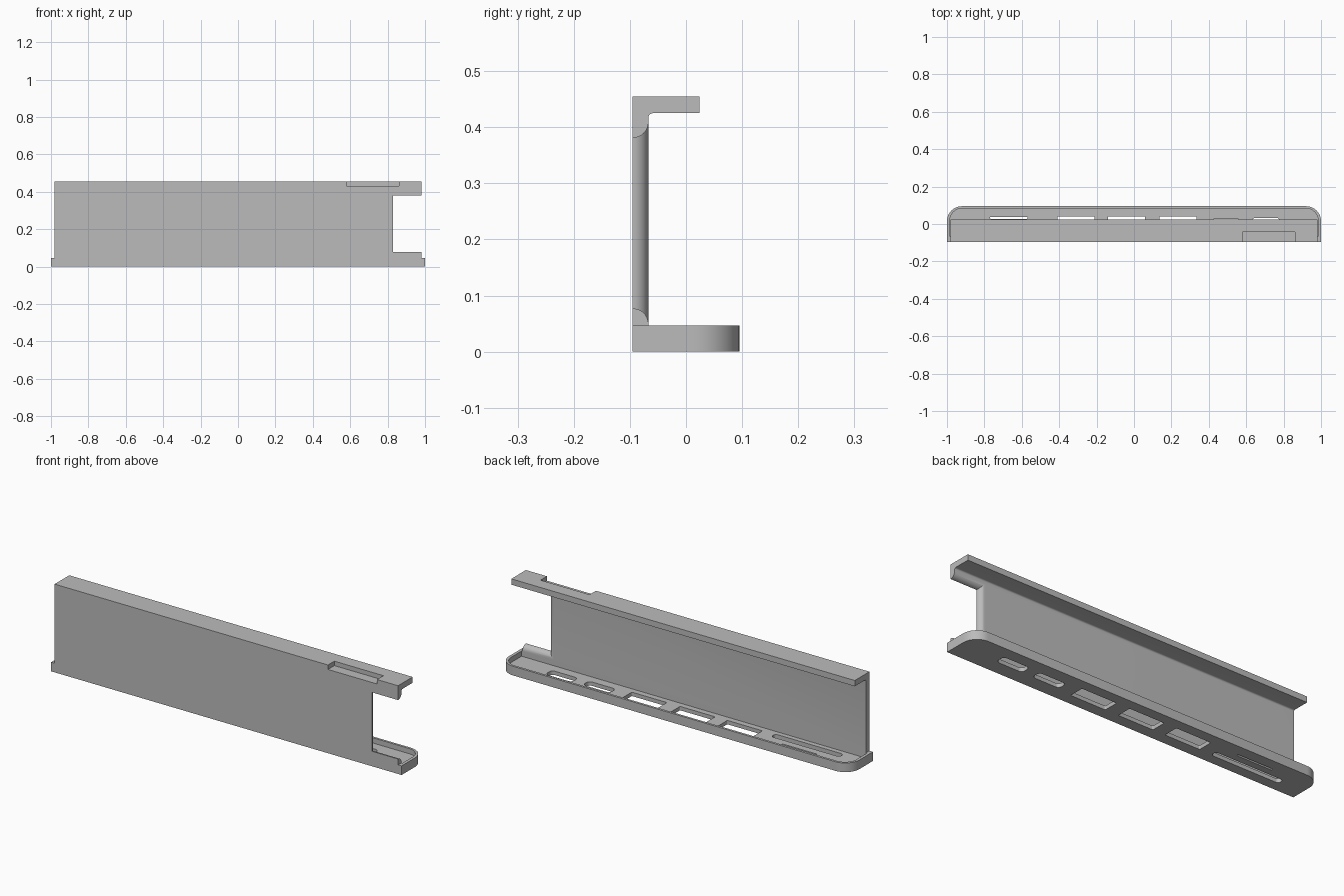
import bpy, bmesh, math
from mathutils import Vector

if "Cube" in bpy.data.objects:
    bpy.data.objects.remove(bpy.data.objects["Cube"], do_unlink=True)

FRONT, INNER, BACK = -0.095, -0.067, 0.095   # wall faces and tray back
RIM, TOP = 0.047, 0.455                      # tray rim and overall height
FLOOR = 0.02
EPS = 0.05                                   # cutter overshoot

grey = bpy.data.materials.new("light grey")
grey.use_nodes = True
colour = (0.5, 0.5, 0.5, 1)
grey.diffuse_color = colour
grey.node_tree.nodes["Principled BSDF"].inputs["Base Color"].default_value = colour


def loft(name, rings):
    """Solid from a stack of matching outlines, capped at both ends."""
    bm = bmesh.new()
    loops = [[bm.verts.new(p) for p in ring] for ring in rings]
    n = len(loops[0])
    for a, b in zip(loops, loops[1:]):
        for i in range(n):
            j = (i + 1) % n
            bm.faces.new((a[i], a[j], b[j], b[i]))
    bm.faces.new(loops[0][::-1])
    bm.faces.new(loops[-1])
    bmesh.ops.recalc_face_normals(bm, faces=bm.faces)
    mesh = bpy.data.meshes.new(name)
    bm.to_mesh(mesh)
    bm.free()
    mesh.materials.append(grey)
    obj = bpy.data.objects.new(name, mesh)
    bpy.context.collection.objects.link(obj)
    return obj


def prism(name, outline, z0, z1):
    return loft(name, [[(x, y, z) for x, y in outline] for z in (z0, z1)])


def rounded(x0, x1, y0, y1, r_front, r_back, steps=10):
    """Rectangle outline with separate front and back corner radii."""
    pts = []
    corners = [(x1, y0, -1, 1, r_front, 270), (x1, y1, -1, -1, r_back, 0),
               (x0, y1, 1, -1, r_back, 90), (x0, y0, 1, 1, r_front, 180)]
    for x, y, sx, sy, r, start in corners:
        if r == 0:
            pts.append((x, y))
            continue
        for k in range(steps + 1):
            a = math.radians(start + 90 * k / steps)
            pts.append((x + sx * r + r * math.cos(a), y + sy * r + r * math.sin(a)))
    return pts


def combine(target, other, operation):
    mod = target.modifiers.new(operation.lower(), "BOOLEAN")
    mod.operation, mod.solver, mod.object = operation, "EXACT", other
    bpy.context.view_layer.objects.active = target
    bpy.ops.object.modifier_apply(modifier=mod.name)
    bpy.data.objects.remove(other, do_unlink=True)


# Base tray with rounded back corners and a raised rim
body = prism("slotted_channel", rounded(-1, 1, FRONT, BACK, 0, 0.08), 0, RIM)
combine(body, prism("tray_recess", rounded(-0.985, 0.985, INNER, 0.083, 0, 0.065),
                    FLOOR, RIM + EPS), "DIFFERENCE")

# Upright wall with top lip, one section run along x
lip, under, fillet = 0.024, 0.425, 0.008
section = [(FRONT, 0.01), (INNER, 0.01)]
for k in range(6):
    a = math.radians(180 - 18 * k)
    section.append((INNER + fillet + fillet * math.cos(a),
                    under - fillet + fillet * math.sin(a)))
section += [(lip, under), (lip, TOP), (FRONT, TOP)]
wall = loft("wall", [[(x, y, z) for y, z in section] for x in (-0.98, 0.98)])

# End opening, with its inside edges rounded over
thick = INNER - FRONT
rings = []
for k in range(-1, 11):
    a = math.radians(9 * max(k, 0))
    y = FRONT + thick * math.sin(a) - (EPS if k < 0 else 0)
    e = thick * (1 - math.cos(a))
    rings.append([(0.83 - e, y, 0.077 - e), (1.1, y, 0.077 - e),
                  (1.1, y, 0.381 + e), (0.83 - e, y, 0.381 + e)])
rings.append([(x, INNER + 0.0005, z) for x, y, z in rings[-1]])
combine(wall, loft("end_opening", rings), "DIFFERENCE")

# Pocket in the top front edge
combine(wall, prism("top_pocket", rounded(0.58, 0.86, FRONT - EPS, -0.043, 0, 0),
                    0.432, TOP + EPS), "DIFFERENCE")
combine(body, wall, "UNION")

# Openings through the tray floor: x range, y range, corner radius
slots = [(-0.87, -0.48, -0.042, -0.008, 0.016), (-0.77, -0.57, 0.028, 0.038, 0.003),
         (0.415, 0.57, -0.022, 0.028, 0.02), (0.63, 0.78, -0.02, 0.033, 0.02)]
slots += [(x, x + 0.2, -0.037, 0.041, 0.005) for x in (-0.41, -0.14, 0.135)]
for x0, x1, y0, y1, r in slots:
    combine(body, prism("floor_slot", rounded(x0, x1, y0, y1, r, r, 6),
                        -EPS, FLOOR + 0.01), "DIFFERENCE")

# Tidy flat regions and shade curves smoothly
bm = bmesh.new()
bm.from_mesh(body.data)
bmesh.ops.remove_doubles(bm, verts=bm.verts, dist=0.00005)
bmesh.ops.dissolve_limit(bm, angle_limit=0.01, verts=bm.verts, edges=bm.edges)
bm.to_mesh(body.data)
bm.free()
bpy.ops.object.select_all(action="DESELECT")
body.select_set(True)
bpy.context.view_layer.objects.active = body
bpy.ops.object.shade_smooth_by_angle(angle=math.radians(30))
